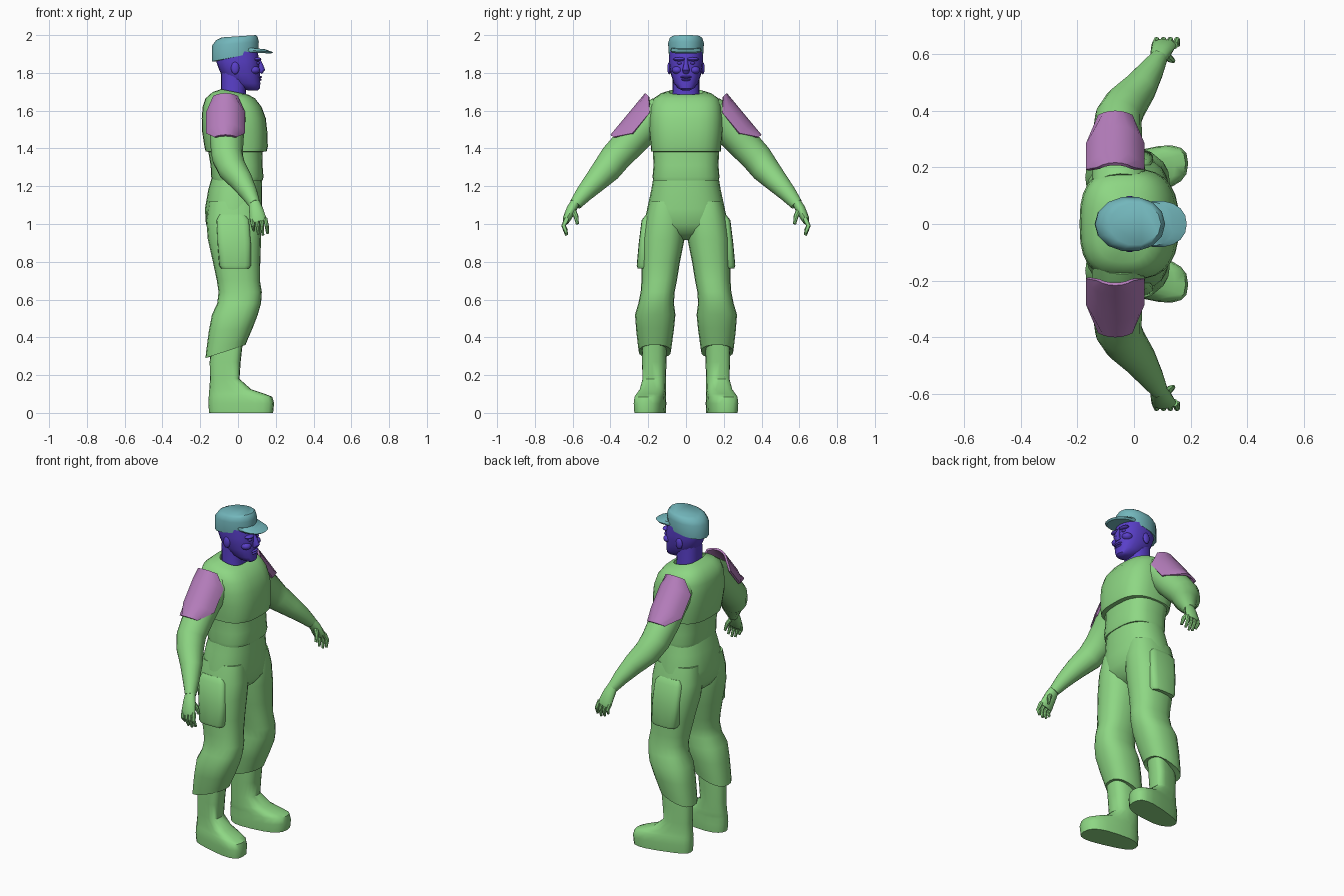
import bpy, bmesh, math
from mathutils import Vector as V


def material(name, rgb):
    m = bpy.data.materials.new(name)
    m.diffuse_color = (*rgb, 1)
    return m


GREEN = material("green cloth", (0.27, 0.68, 0.23))
TEAL = material("teal cap", (0.17, 0.47, 0.50))
PURPLE = material("purple skin", (0.10, 0.05, 0.58))
PINK = material("pink pad", (0.47, 0.21, 0.51))


def finish(bm, name, mat, angle=40):
    bmesh.ops.recalc_face_normals(bm, faces=bm.faces)
    me = bpy.data.meshes.new(name)
    bm.to_mesh(me)
    bm.free()
    for p in me.polygons:
        p.use_smooth = True
    me.set_sharp_from_angle(angle=math.radians(angle))
    me.materials.append(mat)
    ob = bpy.data.objects.new(name, me)
    bpy.context.collection.objects.link(ob)
    return ob


def skin(name, rings, mat, side=1, angle=40, cap=True):
    """Skin a list of closed point rings, optionally mirrored in y."""
    bm = bmesh.new()
    rows = [[bm.verts.new((p[0], p[1] * side, p[2])) for p in r] for r in rings]
    n = len(rows[0])
    for a, b in zip(rows, rows[1:]):
        for i in range(n):
            j = (i + 1) % n
            bm.faces.new((a[i], a[j], b[j], b[i]))
    if cap:
        bm.faces.new(rows[0])
        bm.faces.new(rows[-1])
    return finish(bm, name, mat, angle)


def sp(v, e):
    return math.copysign(abs(v) ** (2 / e), v)


def stack(name, rings, mat, side=1, n=20, e=2.4, shear=0, angle=40):
    """Horizontal rings: (z, x back, x front, y half width, y centre, tilt)."""
    out = []
    for z, x0, x1, ry, *rest in rings:
        cy, tilt = (rest + [0, 0])[:2]
        ring = []
        for i in range(n):
            a = math.tau * i / n
            c, s = sp(math.cos(a), e), sp(math.sin(a), e)
            x = (x0 + x1) / 2 + (x1 - x0) / 2 * c
            ring.append((x, cy + ry * s * (1 + shear * c) + shear * max(0, x + .08), z + tilt * c))
        out.append(ring)
    return skin(name, out, mat, side, angle)


def limb(name, path, mat, side=1, n=14):
    """Rings square to a path: (x, y, z, radius along x, radius across)."""
    pts = [V(p[:3]) for p in path]
    out = []
    for i, p in enumerate(path):
        t = (pts[min(i + 1, len(pts) - 1)] - pts[max(i - 1, 0)]).normalized()
        u = V((1, 0, 0))
        u = (u - t * u.dot(t)).normalized()
        w = t.cross(u)
        out.append([pts[i] + u * p[3] * math.cos(math.tau * k / n)
                    + w * p[4] * math.sin(math.tau * k / n) for k in range(n)])
    return skin(name, out, mat, side)


def blob(name, loc, size, mat):
    bm = bmesh.new()
    bmesh.ops.create_uvsphere(bm, u_segments=12, v_segments=8, radius=1)
    for v in bm.verts:
        v.co = V([l + c * s for l, c, s in zip(loc, v.co, size)])
    return finish(bm, name, mat)


# Shirt: waist section and overhanging chest
stack("shirt_waist", [(1.23, -.137, .13, .174), (1.25, -.142, .135, .177), (1.31, -.145, .130, .172),
                      (1.40, -.16, .128, .176)], GREEN, n=24, e=2.7)
stack("shirt_chest", [(1.38, -.15, .12, .165), (1.385, -.172, .152, .184), (1.41, -.178, .158, .186),
                      (1.49, -.19, .155, .195), (1.56, -.192, .147, .195), (1.62, -.187, .125, .188),
                      (1.665, -.172, .09, .172), (1.69, -.135, .06, .135, 0, -.008),
                      (1.70, -.09, .05, .09, 0, -.014), (1.67, -.08, .04, .075, 0, -.01)],
      GREEN, n=28, e=2.8)

# Trouser seat
stack("trouser_seat", [(1.25, -.138, .125, .172), (1.18, -.158, .128, .184), (1.08, -.175, .128, .206),
                       (1.0, -.17, .124, .212), (.95, -.14, .09, .17), (.915, -.07, .04, .06)], GREEN, n=24)

for side, tag in ((1, "left"), (-1, "right")):
    # Trouser leg, bagging over a slanted cuff
    stack("trouser_leg_" + tag, [
        (1.12, -.155, .11, .09, .105), (1.02, -.168, .125, .108, .112), (.92, -.16, .122, .114, .122),
        (.80, -.133, .118, .102, .134), (.70, -.112, .116, .094, .142), (.64, -.103, .126, .09, .150),
        (.58, -.11, .122, .094, .158), (.52, -.138, .105, .107, .163), (.44, -.155, .078, .100, .164, .01),
        (.36, -.168, .052, .090, .165, .03), (.325, -.172, .040, .085, .165, .035),
        (.33, -.14, .015, .06, .165, .03)], GREEN, side)
    # Thigh pocket
    stack("thigh_pocket_" + tag, [(1.05, -.10, .04, .03, .182), (1.02, -.115, .06, .045, .19),
                                  (.90, -.11, .07, .05, .20), (.78, -.10, .07, .055, .206),
                                  (.765, -.09, .06, .052, .204)], GREEN, side, n=16, e=4)
    # Boot with toe turned outwards
    stack("boot_" + tag, [
        (0, -.153, .186, .073, .168), (.05, -.157, .191, .076, .168), (.085, -.155, .182, .073, .168),
        (.10, -.154, .145, .07, .166), (.125, -.152, .07, .064, .164), (.18, -.148, .008, .058, .163),
        (.27, -.15, .014, .061, .162), (.37, -.14, .025, .06, .16)], GREEN, side, e=2.7, shear=.17, angle=50)
    # Sleeve
    limb("sleeve_" + tag, [
        (-.05, .125, 1.605, .10, .08), (-.055, .20, 1.54, .093, .093), (-.06, .30, 1.43, .088, .086),
        (-.055, .375, 1.35, .083, .082), (-.03, .42, 1.29, .076, .076), (.02, .48, 1.225, .061, .061),
        (.06, .54, 1.16, .045, .046), (.088, .585, 1.105, .031, .033)], GREEN, side, 16)
    # Hand: palm, four fingers, thumb
    limb("palm_" + tag, [(.085, .582, 1.12, .028, .024), (.095, .605, 1.08, .037, .027),
                         (.105, .63, 1.03, .044, .022), (.11, .637, 1.01, .04, .016)], GREEN, side, 12)
    for k in range(4):
        x, low = .072 + .024 * k, (.965, .945, .94, .95)[k]
        limb(f"finger_{k + 1}_{tag}", [(x, .63, 1.03, .011, .014), (x + .008, .648, .99, .011, .012),
                                       (x + .012, .632, low, .007, .008)], GREEN, side, 8)
    limb("thumb_" + tag, [(.105, .60, 1.08, .014, .015), (.128, .582, 1.04, .012, .013),
                          (.138, .575, 1.0, .008, .008)], GREEN, side, 8)
    # Shoulder pad: clipped shell around the upper arm
    bm = bmesh.new()
    out, rows = V((0, .77, .64)), []
    for s, half in ((0, 38), (.22, 78), (.72, 78), (1, 35)):
        c = V((-.066, .135, 1.625)).lerp(V((-.066, .318, 1.405)), s)
        row = []
        for k in range(7):
            a = math.radians(half * (k - 3) / 3)
            p = c + .106 * (out * math.cos(a) + V((1, 0, 0)) * math.sin(a))
            row.append(bm.verts.new((p.x, p.y * side, p.z)))
        rows.append(row)
    for a, b in zip(rows, rows[1:]):
        for k in range(6):
            bm.faces.new((a[k], a[k + 1], b[k + 1], b[k]))
    bmesh.ops.recalc_face_normals(bm, faces=bm.faces)
    bmesh.ops.solidify(bm, geom=bm.faces[:], thickness=.012)
    finish(bm, "shoulder_pad_" + tag, PINK)
    # Ear, cheek
    blob("ear_" + tag, (-.015, .088 * side, 1.825), (.022, .011, .033), PURPLE)
    blob("cheek_" + tag, (.085, .045 * side, 1.815), (.032, .03, .022), PURPLE)
    blob("brow_" + tag, (.102, .035 * side, 1.872), (.022, .034, .011), PURPLE)
    blob("eye_" + tag, (.102, .034 * side, 1.852), (.014, .014, .008), PURPLE)

# Neck and head
stack("neck", [(1.66, -.088, .045, .074), (1.71, -.09, .042, .071), (1.80, -.09, .05, .07)], PURPLE)
stack("head", [(1.708, .05, .105, .022), (1.718, .02, .117, .042), (1.745, -.04, .118, .064),
               (1.79, -.088, .116, .079), (1.83, -.105, .113, .087), (1.86, -.115, .114, .09),
               (1.93, -.118, .10, .088)], PURPLE, e=2.3)
# Nose and lips
limb("nose", [(.105, 0, 1.875, .01, .009), (.118, 0, 1.845, .013, .012), (.125, 0, 1.817, .019, .02),
              (.115, 0, 1.802, .014, .016)], PURPLE, n=10)
blob("upper_lip", (.113, 0, 1.778), (.014, .03, .007), PURPLE)
blob("lower_lip", (.112, 0, 1.764), (.013, .026, .007), PURPLE)

# Cap crown and brim
stack("cap_crown", [(1.885, -.12, .10, .08, 0, .025), (1.885, -.139, .108, .092, 0, .025),
                    (1.955, -.137, .110, .097, 0, .01), (1.982, -.115, .104, .089, 0, .008),
                    (1.994, -.085, .095, .075, 0, .006)], TEAL, n=14, e=2.1, angle=50)
stack("cap_brim", [(1.908, -.01, .176, .076, 0, -.006), (1.918, -.015, .186, .082, 0, -.008),
                   (1.932, -.01, .14, .076, 0, -.006)], TEAL, n=18, e=2.2)
